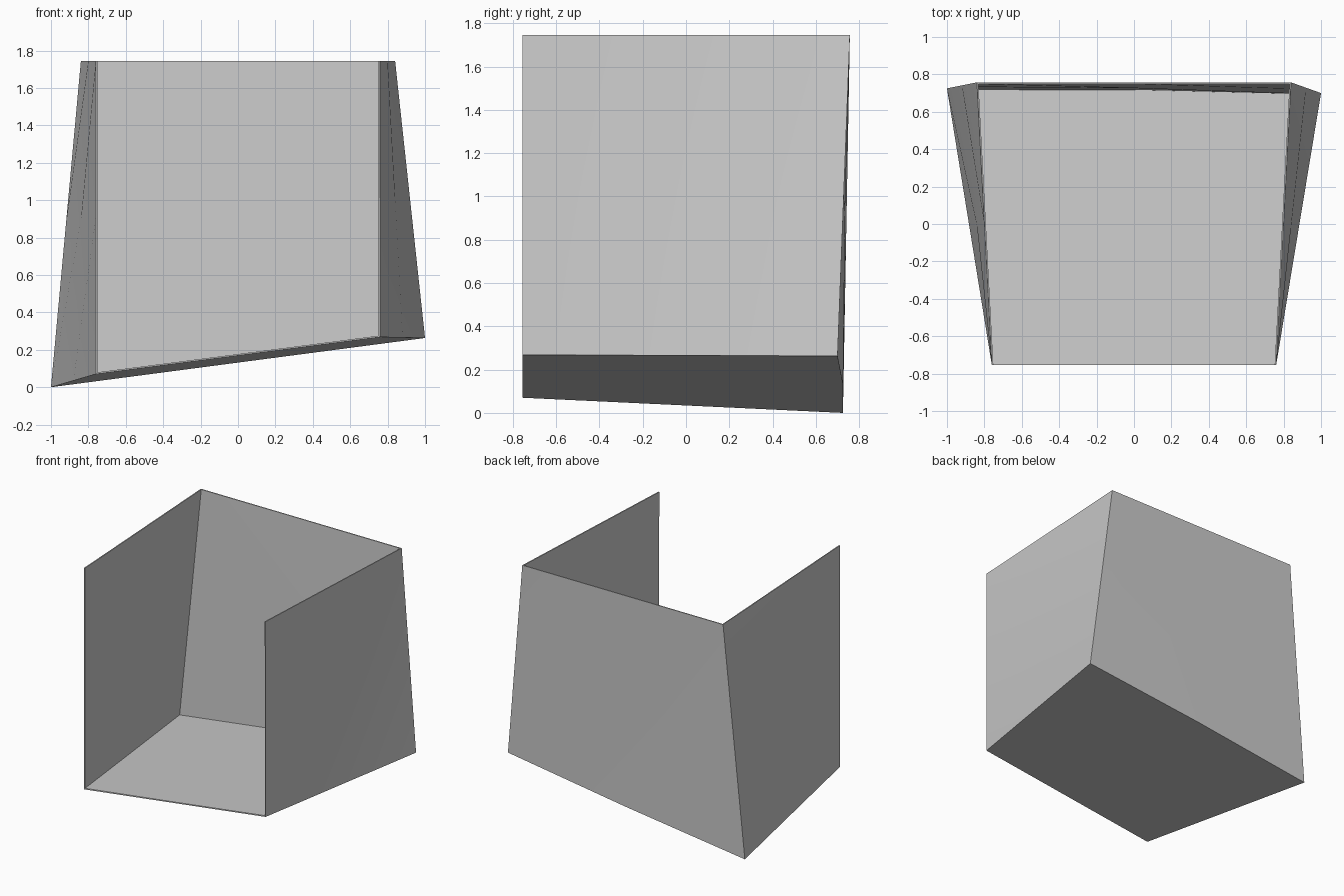
import bpy, bmesh
from mathutils import Vector

if "Cube" in bpy.data.objects:
    bpy.data.objects.remove(bpy.data.objects["Cube"])

# Outer corners of the leaning box: b/t = bottom/top, f/k = front/back, l/r = left/right
C = {k: Vector(v) for k, v in {
    "bfl": (-0.76, -0.755, 0.07), "bfr": (0.76, -0.755, 0.268),
    "bkl": (-1.0, 0.725, 0.0), "bkr": (1.0, 0.70, 0.263),
    "tfl": (-0.76, -0.755, 1.745), "tfr": (0.76, -0.755, 1.745),
    "tkl": (-0.84, 0.757, 1.745), "tkr": (0.84, 0.757, 1.745)}.items()}
# The lower back edge is bent slightly at its middle
BACK_EDGE = (C["bkl"] + C["bkr"]) / 2
BEND = Vector((0, 0.013, 0))

bm = bmesh.new()


def panel(a, b, c, d):
    """Panel of 2 x 2 quads between four corners, outward winding."""
    a, b, c, d = C[a], C[b], C[c], C[d]
    grid = []
    for j in range(3):
        for i in range(3):
            p = a.lerp(b, i / 2).lerp(d.lerp(c, i / 2), j / 2)
            if (p - BACK_EDGE).length < 1e-5:
                p = p + BEND
            grid.append(bm.verts.new(p))
    for j in range(2):
        for i in range(2):
            k = j * 3 + i
            bm.faces.new([grid[k], grid[k + 1], grid[k + 4], grid[k + 3]])


panel("bfl", "bkl", "bkr", "bfr")   # floor
panel("bkr", "bkl", "tkl", "tkr")   # back wall
panel("bkl", "bfl", "tfl", "tkl")   # left wall
panel("bfr", "bkr", "tkr", "tfr")   # right wall
bmesh.ops.remove_doubles(bm, verts=bm.verts, dist=1e-4)
bmesh.ops.recalc_face_normals(bm, faces=bm.faces)

# Outside must face away from the box, so the floor looks down
bm.normal_update()
floor = min(bm.faces, key=lambda f: f.calc_center_median().z)
if floor.normal.z > 0:
    bmesh.ops.reverse_faces(bm, faces=bm.faces)

mesh = bpy.data.meshes.new("open_box_shell")
bm.to_mesh(mesh)
bm.free()
shell = bpy.data.objects.new("open_box_shell", mesh)
bpy.context.collection.objects.link(shell)

# Thin sheet thickness, kept inside the outer surface
thick = shell.modifiers.new("thickness", "SOLIDIFY")
thick.thickness = 0.008
thick.offset = -1
thick.use_even_offset = True

bpy.context.view_layer.objects.active = shell
shell.select_set(True)
bpy.ops.object.modifier_apply(modifier=thick.name)
bpy.ops.object.shade_smooth_by_angle()
